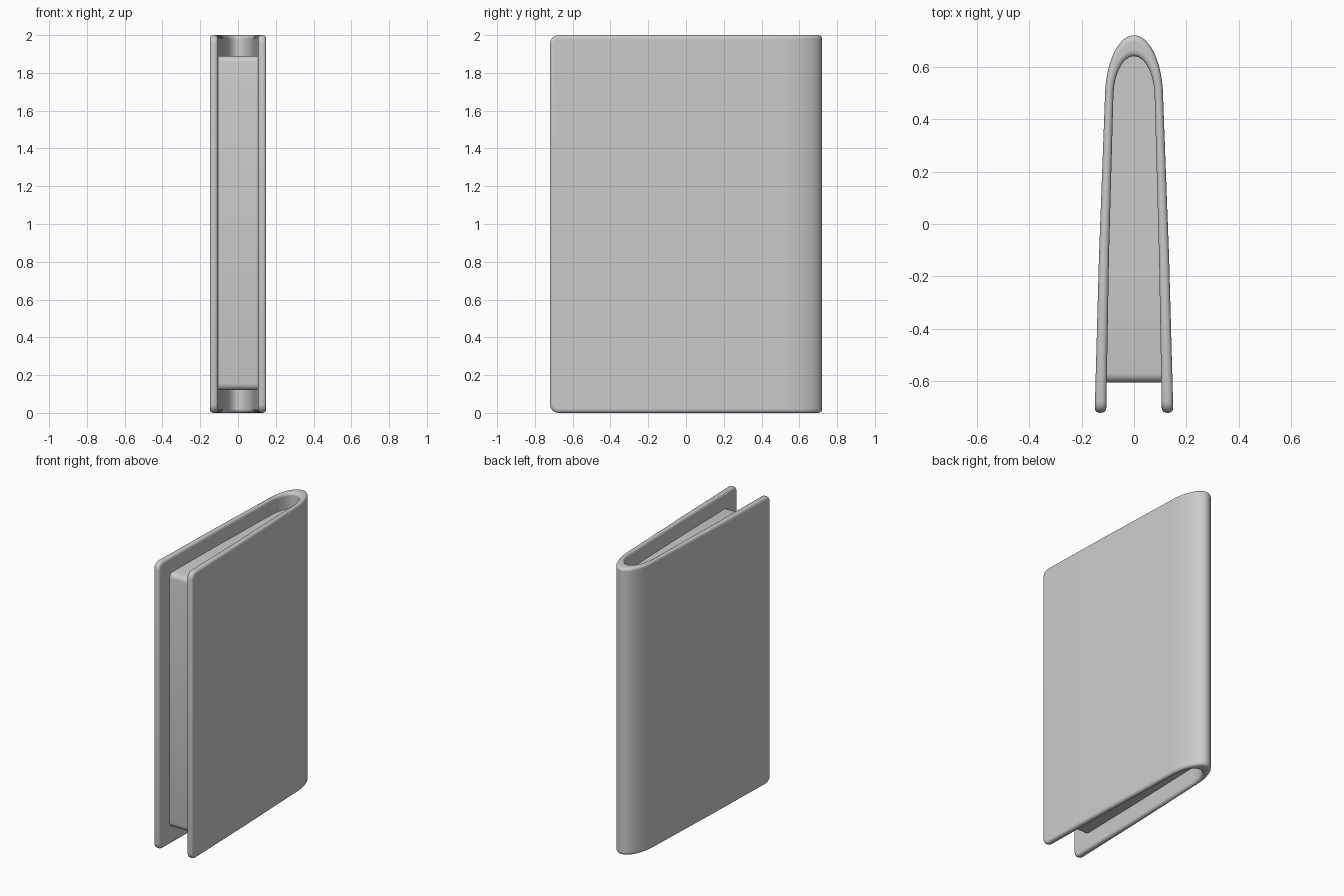
import bpy, bmesh, math

if "Cube" in bpy.data.objects:
    bpy.data.objects.remove(bpy.data.objects["Cube"])

SEG = 24


def u_profile(a_end, y_end, a, b):
    # open U: straight tapered sides joined by a half ellipse at the spine
    pts = [(a_end, y_end), ((a_end + a) / 2 + 0.003, (y_end + 0.48) / 2)]
    for i in range(SEG + 1):
        t = math.pi * i / SEG
        pts.append((a * math.cos(t), 0.48 + b * math.sin(t)))
    return pts + [(-x, y) for x, y in reversed(pts[:2])]


def finish(bm, name, corner, edge):
    bmesh.ops.recalc_face_normals(bm, faces=bm.faces)
    # round the front corners about the x axis
    y0 = min(v.co.y for v in bm.verts)
    zs = [v.co.z for v in bm.verts]
    z0, z1 = min(zs), max(zs)
    fronts = [e for e in bm.edges
              if all(v.co.y < y0 + 1e-4 for v in e.verts)
              and abs(e.verts[0].co.z - e.verts[1].co.z) < 1e-4]
    bmesh.ops.bevel(bm, geom=fronts, offset=corner, segments=4,
                    profile=0.5, affect='EDGES')
    me = bpy.data.meshes.new(name)
    bm.to_mesh(me)
    bm.free()
    ob = bpy.data.objects.new(name, me)
    bpy.context.collection.objects.link(ob)
    if edge:
        m = ob.modifiers.new("Soft edges", 'BEVEL')
        m.width, m.segments = edge, 4
        m.limit_method, m.angle_limit = 'ANGLE', math.radians(40)
        m.use_clamp_overlap = False
    bpy.ops.object.select_all(action='DESELECT')
    ob.select_set(True)
    bpy.context.view_layer.objects.active = ob
    bpy.ops.object.shade_smooth_by_angle(angle=math.radians(40))


# Cover: a wrapped board, thicker at the spine
bm = bmesh.new()
outer = u_profile(0.15, -0.72, 0.111, 0.24)
inner = u_profile(0.106, -0.72, 0.079, 0.16)
rings = [[bm.verts.new((x, y, z)) for x, y in p]
         for p, z in ((outer, 0), (outer, 2), (inner, 2), (inner, 0))]
for k in range(4):
    r, s = rings[k], rings[(k + 1) % 4]
    for i in range(len(r) - 1):
        bm.faces.new((r[i], r[i + 1], s[i + 1], s[i]))
for i in (0, -1):
    bm.faces.new([r[i] for r in rings])
finish(bm, "cover", 0.045, 0.018)

# Pages: a solid block filling the inside of the cover
bm = bmesh.new()
prof = u_profile(0.108, -0.605, 0.083, 0.17)
low, top = [[bm.verts.new((x, y, z)) for x, y in prof] for z in (0.12, 1.89)]
n = len(prof)
for i in range(n):
    j = (i + 1) % n
    bm.faces.new((low[i], low[j], top[j], top[i]))
bm.faces.new(low)
bm.faces.new(top)
finish(bm, "page_block", 0.035, 0)
